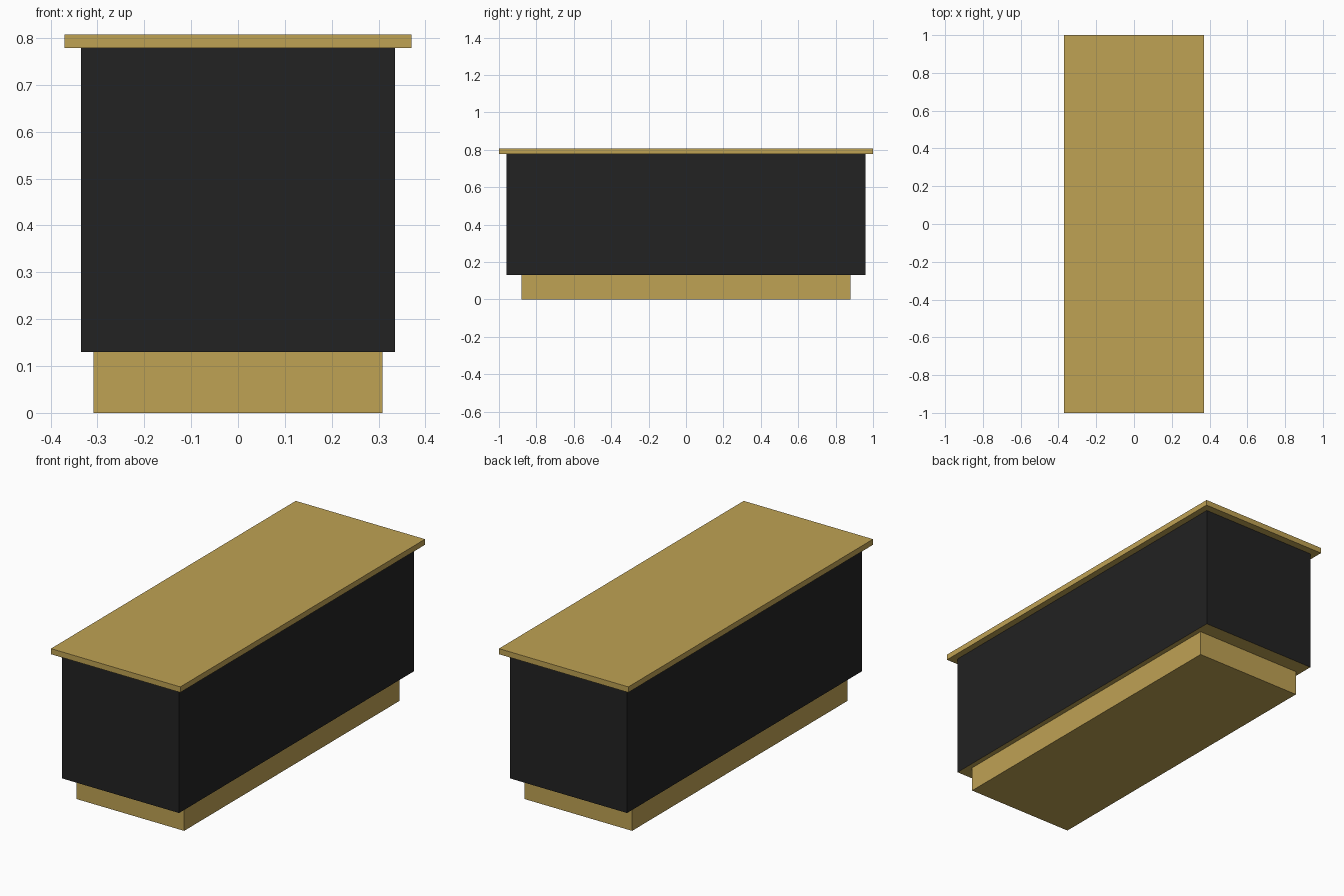
import bpy, bmesh

if "Cube" in bpy.data.objects:
    bpy.data.objects.remove(bpy.data.objects["Cube"])


def make_material(name, rgb):
    mat = bpy.data.materials.new(name)
    mat.diffuse_color = (*rgb, 1.0)
    mat.use_nodes = True
    mat.node_tree.nodes["Principled BSDF"].inputs["Base Color"].default_value = mat.diffuse_color
    return mat


gold = make_material("gold", (0.52, 0.36, 0.088))
black = make_material("black", (0.016, 0.016, 0.016))


def box(name, half_x, half_y, z0, z1, side_mat=gold):
    """Centred box; top and bottom stay gold, the four sides take side_mat."""
    bm = bmesh.new()
    bmesh.ops.create_cube(bm, size=2)
    for v in bm.verts:
        v.co = (v.co.x * half_x, v.co.y * half_y, z1 if v.co.z > 0 else z0)
    bm.normal_update()
    for f in bm.faces:
        f.material_index = int(side_mat is not gold and abs(f.normal.z) < 0.5)
    mesh = bpy.data.meshes.new(name)
    mesh.materials.append(gold)
    if side_mat is not gold:
        mesh.materials.append(side_mat)
    bm.to_mesh(mesh)
    bm.free()
    obj = bpy.data.objects.new(name, mesh)
    bpy.context.collection.objects.link(obj)
    return obj


# Recessed plinth
box("plinth", 0.308, 0.88, 0.0, 0.13)
# Counter body with black side panels and gold underside
box("counter_body", 0.335, 0.96, 0.13, 0.778, black)
# Overhanging countertop
box("countertop", 0.37, 1.0, 0.778, 0.807)
